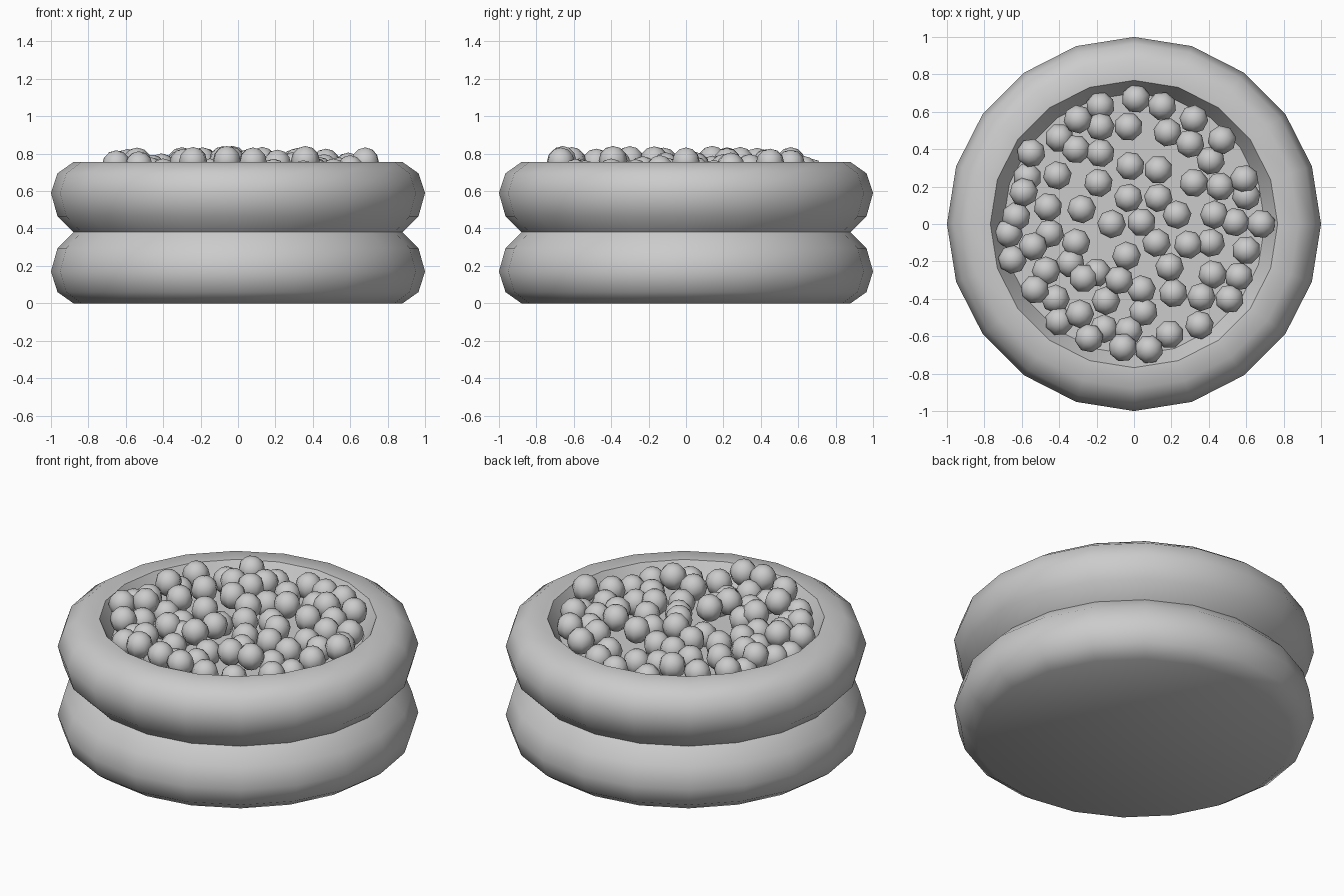
import bpy, bmesh, math, random
from mathutils import Matrix, Vector

if "Cube" in bpy.data.objects:
    bpy.data.objects.remove(bpy.data.objects["Cube"])

random.seed(4)
SIDES = 20


def lathe(name, profile, cap_first=False, cap_last=False, angle=40):
    """Revolve (radius, z) points around the z axis."""
    bm = bmesh.new()
    rings = []
    for r, z in profile:
        rings.append([bm.verts.new((r * math.cos(2 * math.pi * i / SIDES),
                                    r * math.sin(2 * math.pi * i / SIDES), z))
                      for i in range(SIDES)])
    for a, b in zip(rings, rings[1:]):
        for i in range(SIDES):
            j = (i + 1) % SIDES
            bm.faces.new((a[i], a[j], b[j], b[i]))
    if cap_first:
        bm.faces.new(rings[0][::-1])
    if cap_last:
        bm.faces.new(rings[-1])
    return finish(name, bm, angle)


def finish(name, bm, angle):
    mesh = bpy.data.meshes.new(name)
    bm.to_mesh(mesh)
    bm.free()
    obj = bpy.data.objects.new(name, mesh)
    bpy.context.collection.objects.link(obj)
    bpy.ops.object.select_all(action='DESELECT')
    obj.select_set(True)
    bpy.context.view_layer.objects.active = obj
    bpy.ops.object.shade_smooth_by_angle(angle=math.radians(angle))
    return obj


# Lower inflated ring with closed flat underside
lathe("lower_ring", [(0.88, 0), (0.965, 0.06), (1.0, 0.17), (0.965, 0.295),
                     (0.88, 0.38)], cap_first=True, angle=50)

# Upper inflated ring: outer bulge, flat rim, steep inner wall, raised floor
lathe("upper_ring", [(0.88, 0.38), (0.965, 0.465), (1.0, 0.59), (0.965, 0.695),
                     (0.88, 0.755), (0.768, 0.755), (0.70, 0.64)],
      cap_last=True, angle=42)

# Loose balls: x, y in hundredths
spots = [
    (1, 67), (15, 63), (-18, 63), (-30, 56), (32, 56), (-18, 52), (-3, 52), (18, 49),
    (47, 45), (30, 43), (-40, 46), (-31, 40), (-18, 38), (-55, 38), (41, 34), (-2, 31),
    (13, 29), (-41, 26), (-19, 22), (32, 22), (46, 20), (59, 24), (60, 15), (-59, 17),
    (-57, 25), (-28, 8), (-46, 9), (-3, 14), (13, 14), (23, 5), (43, 5), (54, 1),
    (68, 0), (-12, 0), (4, 1), (-63, 4), (-67, -5), (-45, -5), (-54, -12), (-65, -19),
    (-31, -10), (-4, -17), (12, -10), (29, -11), (41, -10), (60, -14), (19, -23),
    (-47, -25), (-34, -21), (-27, -29), (-20, -26), (-8, -30), (42, -27), (56, -28),
    (-53, -35), (-42, -40), (-15, -41), (4, -35), (21, -37), (36, -39), (51, -40),
    (5, -47), (-40, -52), (-29, -48), (-16, -56), (-3, -57), (19, -59), (35, -54),
    (-24, -61), (-6, -66), (8, -67)]
bm = bmesh.new()
for x, y in spots:
    z = random.uniform(0.675, 0.765)
    turn = Matrix.Rotation(random.uniform(0, math.pi), 4, 'Z')
    place = Matrix.Translation(Vector((x / 100, y / 100, z))) @ turn
    bmesh.ops.create_uvsphere(bm, u_segments=8, v_segments=6, radius=0.077, matrix=place)
finish("balls", bm, 80)
